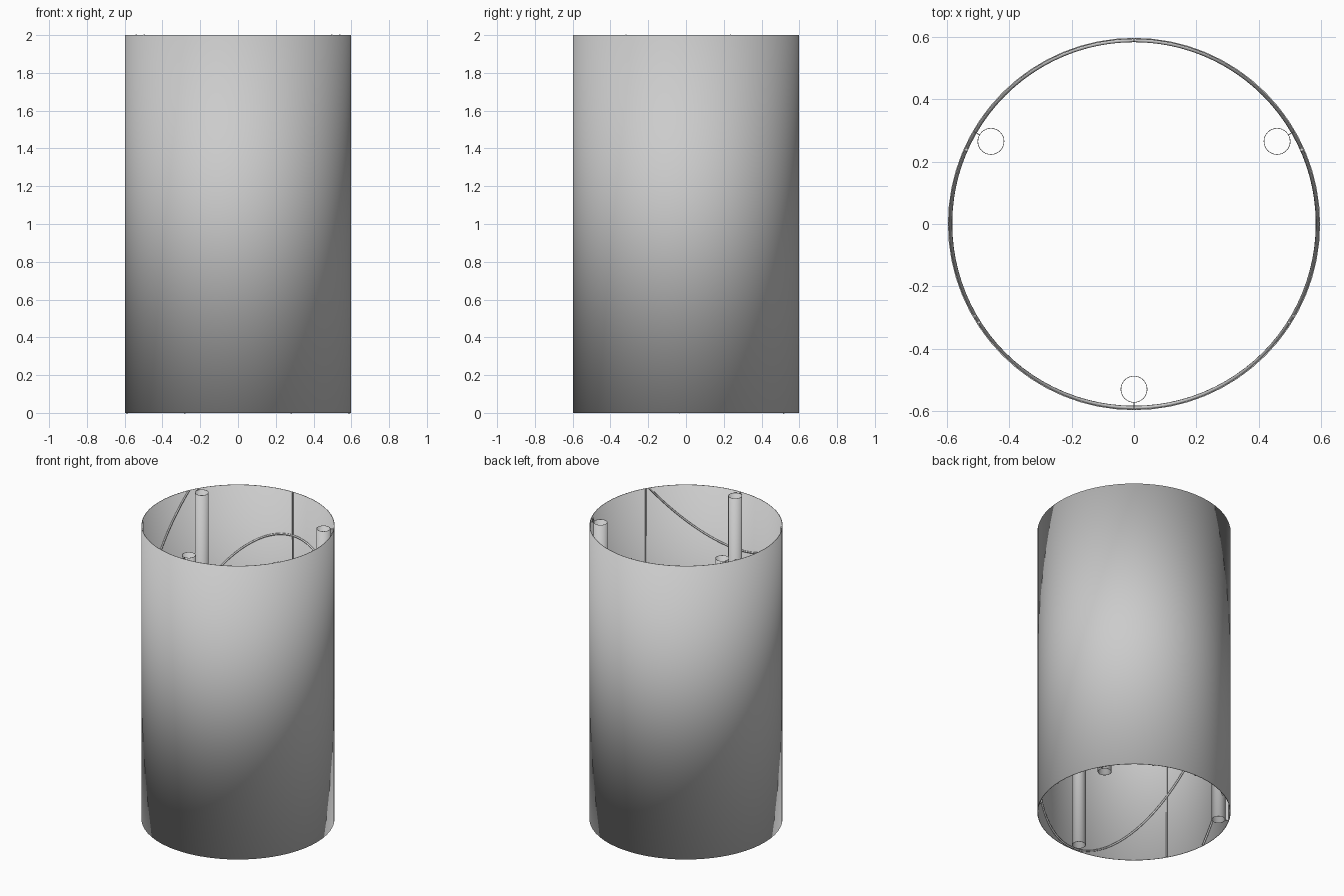
import bpy
import bmesh
from math import asin, cos, sin, radians, pi

cube = bpy.data.objects.get("Cube")
if cube:
    bpy.data.objects.remove(cube, do_unlink=True)

HEIGHT = 2.0
RADIUS = 0.597
RIDGE = 0.006      # ridge tube radius
TILT = 0.85        # rise of each slanted ring above its middle

grey = bpy.data.materials.new("light_grey")
grey.use_nodes = True
grey.diffuse_color = (0.6, 0.6, 0.6, 1)
grey.node_tree.nodes["Principled BSDF"].inputs["Base Color"].default_value = (0.6, 0.6, 0.6, 1)


def add_object(name, data):
    obj = bpy.data.objects.new(name, data)
    bpy.context.collection.objects.link(obj)
    data.materials.append(grey)
    return obj


def open_tube(name, radius, sides, wall, x=0, y=0):
    """Full-height pipe, open at both ends, with a thin wall."""
    bm = bmesh.new()
    bmesh.ops.create_cone(bm, cap_ends=False, segments=sides,
                          radius1=radius, radius2=radius, depth=HEIGHT)
    bmesh.ops.recalc_face_normals(bm, faces=bm.faces)
    for face in bm.faces:
        face.smooth = True
    mesh = bpy.data.meshes.new(name)
    bm.to_mesh(mesh)
    bm.free()
    obj = add_object(name, mesh)
    obj.location = (x, y, HEIGHT / 2)
    solid = obj.modifiers.new("wall", "SOLIDIFY")
    solid.thickness = wall
    solid.offset = -1
    return obj


def upright_plate(name, angle, inner, outer, width):
    """Full-height thin strip lying along a radius of the shell."""
    bm = bmesh.new()
    bmesh.ops.create_cube(bm, size=1)
    bmesh.ops.scale(bm, vec=(outer - inner, width, HEIGHT), verts=bm.verts)
    mesh = bpy.data.meshes.new(name)
    bm.to_mesh(mesh)
    bm.free()
    obj = add_object(name, mesh)
    middle = (inner + outer) / 2
    obj.location = (middle * cos(angle), middle * sin(angle), HEIGHT / 2)
    obj.rotation_euler.z = angle


def slanted_ridge(name, middle, steps=48):
    """Tilted ring on the inner wall, trimmed at both rims, in mirrored halves."""
    low = asin(max(-1, -middle / TILT))
    high = asin(min(1, (HEIGHT - middle) / TILT))
    curve = bpy.data.curves.new(name, "CURVE")
    curve.dimensions = "3D"
    curve.bevel_depth = RIDGE
    curve.bevel_resolution = 2
    curve.use_fill_caps = True
    r = RADIUS - RIDGE - 0.002
    for side in (1, -1):
        spline = curve.splines.new("POLY")
        spline.points.add(steps)
        for i, point in enumerate(spline.points):
            a = low + (high - low) * i / steps
            point.co = (side * r * cos(a), r * sin(a), middle + TILT * sin(a), 1)
    add_object(name, curve)


# Outer shell
open_tube("outer_shell", RADIUS, 64, 0.004)

# Three hollow rods joined to the wall, with a rib opposite each one
for n, degrees in enumerate((-90, 30, 150), 1):
    a = radians(degrees)
    open_tube(f"inner_rod_{n}", 0.043, 32, 0.002, 0.53 * cos(a), 0.53 * sin(a))
    upright_plate(f"rod_web_{n}", a, 0.572, 0.595, 0.003)
    upright_plate(f"wall_rib_{n}", a + pi, 0.585, 0.595, 0.008)

# Evenly stacked slanted ridges
for n in range(5):
    slanted_ridge(f"slanted_ridge_{n + 1}", -0.745 + 0.8 * n)
